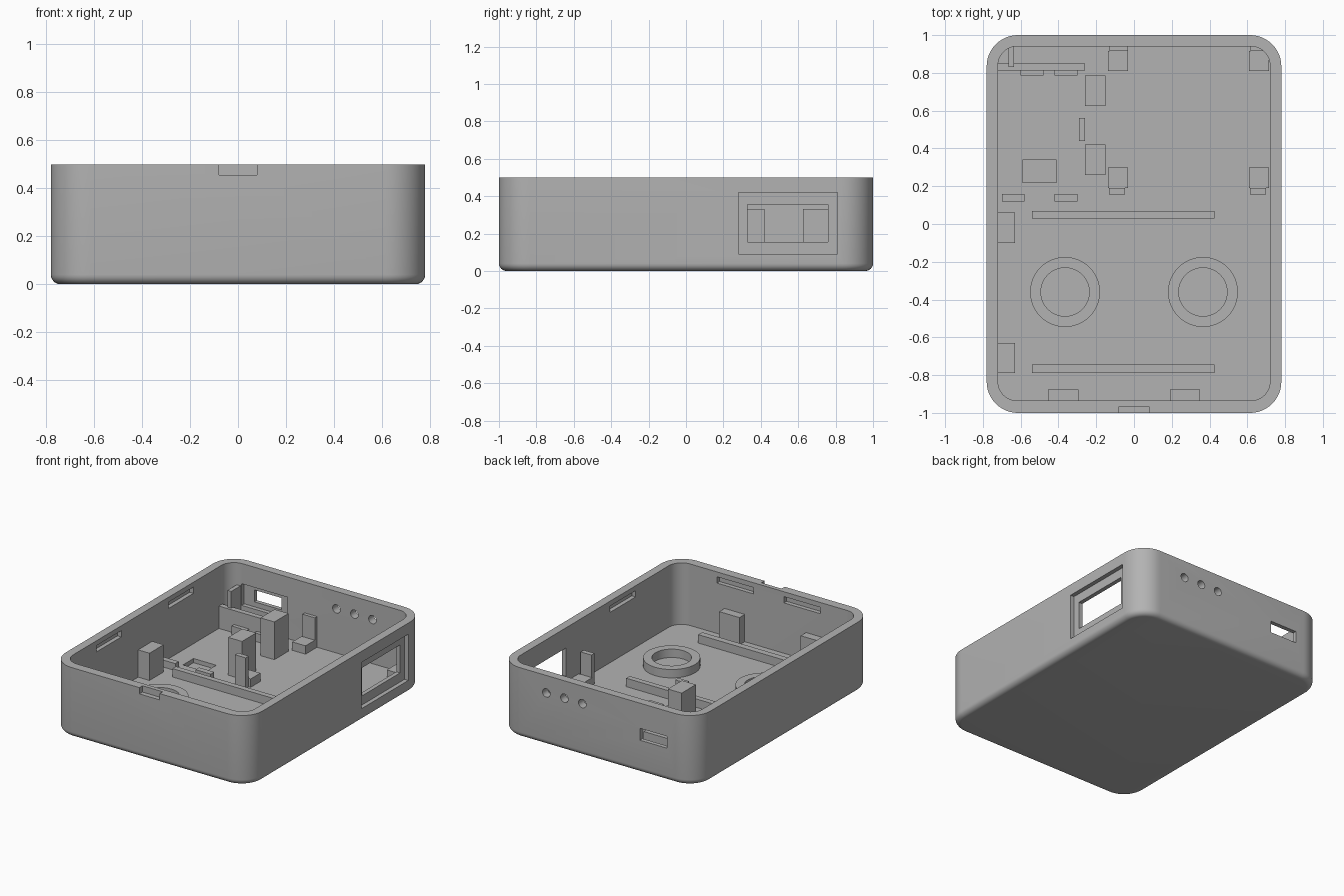
import bpy
import bmesh
from math import sin, cos, pi, radians
from mathutils import Matrix

if "Cube" in bpy.data.objects:
    bpy.data.objects.remove(bpy.data.objects["Cube"])

grey = bpy.data.materials.new("plain_grey")
grey.use_nodes = True
tone = (0.45, 0.45, 0.45, 1)
grey.diffuse_color = tone
grey.node_tree.nodes["Principled BSDF"].inputs["Base Color"].default_value = tone

FLOOR, TOP = 0.06, 0.5
SINK = FLOOR - 0.01


def finish(name, bm):
    bmesh.ops.recalc_face_normals(bm, faces=bm.faces)
    mesh = bpy.data.meshes.new(name)
    bm.to_mesh(mesh)
    bm.free()
    mesh.materials.append(grey)
    ob = bpy.data.objects.new(name, mesh)
    bpy.context.collection.objects.link(ob)
    return ob


def box(name, x0, x1, y0, y1, z0, z1):
    bm = bmesh.new()
    size = Matrix.Diagonal((x1 - x0, y1 - y0, z1 - z0, 1))
    place = Matrix.Translation(((x0 + x1) / 2, (y0 + y1) / 2, (z0 + z1) / 2))
    bmesh.ops.create_cube(bm, size=1, matrix=place @ size)
    return finish(name, bm)


def rounded_tray(name, hx, y0, y1, radius, levels, steps=12):
    """Stack of rounded rectangles; levels are (height, inset)."""
    bm = bmesh.new()
    rings = []
    for z, inset in levels:
        ring = []
        r = radius - inset
        for q, (sx, cy) in enumerate(((1, y1 - radius), (-1, y1 - radius),
                                      (-1, y0 + radius), (1, y0 + radius))):
            for i in range(steps + 1):
                a = (q + i / steps) * pi / 2
                ring.append(bm.verts.new((sx * (hx - radius) + r * cos(a),
                                          cy + r * sin(a), z)))
        rings.append(ring)
    n = len(rings[0])
    for a, b in zip(rings, rings[1:]):
        for i in range(n):
            j = (i + 1) % n
            bm.faces.new((a[i], a[j], b[j], b[i]))
    bm.faces.new(rings[0])
    bm.faces.new(rings[-1])
    return finish(name, bm)


def ring(name, x, y, outer, inner, z0, z1, steps=64):
    bm = bmesh.new()
    profile = ((outer, z0), (outer, z1), (inner, z1), (inner, z0))
    loops = [[bm.verts.new((x + r * cos(2 * pi * i / steps),
                            y + r * sin(2 * pi * i / steps), z))
              for i in range(steps)] for r, z in profile]
    for k in range(4):
        a, b = loops[k], loops[(k + 1) % 4]
        for i in range(steps):
            j = (i + 1) % steps
            bm.faces.new((a[i], a[j], b[j], b[i]))
    return finish(name, bm)


def hole_cutter(x, z, r):
    bm = bmesh.new()
    place = Matrix.Translation((x, 0.98, z)) @ Matrix.Rotation(pi / 2, 4, "X")
    bmesh.ops.create_cone(bm, cap_ends=True, segments=32, radius1=r, radius2=r,
                          depth=0.2, matrix=place)
    return finish("light_hole_cutter", bm)


def smooth(ob):
    bpy.ops.object.select_all(action="DESELECT")
    ob.select_set(True)
    bpy.context.view_layer.objects.active = ob
    bpy.ops.object.shade_smooth_by_angle(angle=radians(30))


# Case shell with a rounded bottom edge
fillet = 0.04
levels = [(fillet * (1 - cos(i * pi / 12)), fillet * (1 - sin(i * pi / 12)))
          for i in range(7)] + [(TOP, 0)]
case = rounded_tray("case_shell", 0.78, -1, 1, 0.165, levels)
cavity = rounded_tray("cavity_cutter", 0.72, -0.935, 0.94, 0.1,
                      [(FLOOR, 0), (TOP + 0.1, 0)])

cutters = [
    cavity,
    # Side window: shallow outer frame and through opening
    box("window_frame_cutter", 0.75, 0.9, 0.28, 0.81, 0.09, 0.42),
    box("window_cutter", 0.65, 0.9, 0.33, 0.76, 0.155, 0.355),
    # Back port: inner recess and through opening
    box("port_recess_cutter", -0.63, -0.265, 0.9, 0.97, 0.2, 0.355),
    box("port_cutter", -0.55, -0.335, 0.9, 1.1, 0.235, 0.32),
    # Front rim notch and floor pocket
    box("notch_cutter", -0.08, 0.08, -1.1, -0.965, 0.455, 0.6),
    box("floor_pocket_cutter", -0.59, -0.41, 0.22, 0.34, 0.03, 0.2),
]
# Lid catch slots inside the walls
for y in (-0.57, 0.245):
    cutters.append(box("left_slot_cutter", -0.75, -0.65, y, y + 0.28, 0.42, 0.465))
cutters.append(box("right_slot_cutter", 0.65, 0.75, -0.46, -0.17, 0.42, 0.465))
for x in (-0.41, 0.12):
    cutters.append(box("front_slot_cutter", x, x + 0.29, -0.965, -0.85, 0.42, 0.465))
for x in (0.12, 0.262, 0.405):
    cutters.append(hole_cutter(x, 0.375, 0.03))

# Apply every cut, then remove the cutters
bpy.context.view_layer.objects.active = case
for cutter in cutters:
    cutter.hide_render = True
    mod = case.modifiers.new("cut", "BOOLEAN")
    mod.operation = "DIFFERENCE"
    mod.solver = "EXACT"
    mod.object = cutter
    bpy.ops.object.modifier_apply(modifier=mod.name)
    bpy.data.objects.remove(cutter)
smooth(case)

# Round seats on the floor
for side, x in (("right", -0.365), ("left", 0.365)):
    smooth(ring(side + "_round_seat", x, -0.36, 0.185, 0.128, SINK, 0.12))

# Long floor ribs
for name, y0, y1 in (("front_rib", -0.79, -0.745), ("middle_rib", 0.03, 0.07)):
    box(name, -0.54, 0.425, y0, y1, SINK, 0.12)

# Support posts along the side and front walls
for y in (-0.79, -0.1):
    box("side_post", -0.725, -0.63, y, y + 0.16, SINK, 0.255)
for x in (-0.455, 0.19):
    box("front_post", x, x + 0.16, -0.94, -0.875, SINK, 0.255)

# Tall centre posts and their small stop
for y in (0.26, 0.625):
    box("centre_post", -0.26, -0.15, y, y + 0.16, SINK, 0.33)
box("centre_stop", -0.29, -0.26, 0.44, 0.56, SINK, 0.13)

# Board corner pads, each with an upright clip
for x in (-0.138, 0.61):
    box("front_pad", x, x + 0.105, 0.19, 0.3, SINK, 0.12)
    box("front_clip", x + 0.005, x + 0.09, 0.155, 0.19, SINK, 0.28)
    box("back_pad", x, x + 0.105, 0.81, 0.915, SINK, 0.12)
    box("back_clip", x + 0.008, x + 0.105, 0.915, 0.943, SINK, 0.28)

# Port board rail, side rib, and locating tabs
box("port_rail", -0.725, -0.26, 0.812, 0.85, SINK, 0.22)
box("port_rib", -0.665, -0.635, 0.83, 0.945, SINK, 0.34)
for x in (-0.6, -0.42):
    box("rail_tab", x, x + 0.12, 0.785, 0.815, SINK, 0.12)
for x in (-0.7, -0.42):
    box("floor_tab", x, x + 0.12, 0.12, 0.16, SINK, 0.11)
